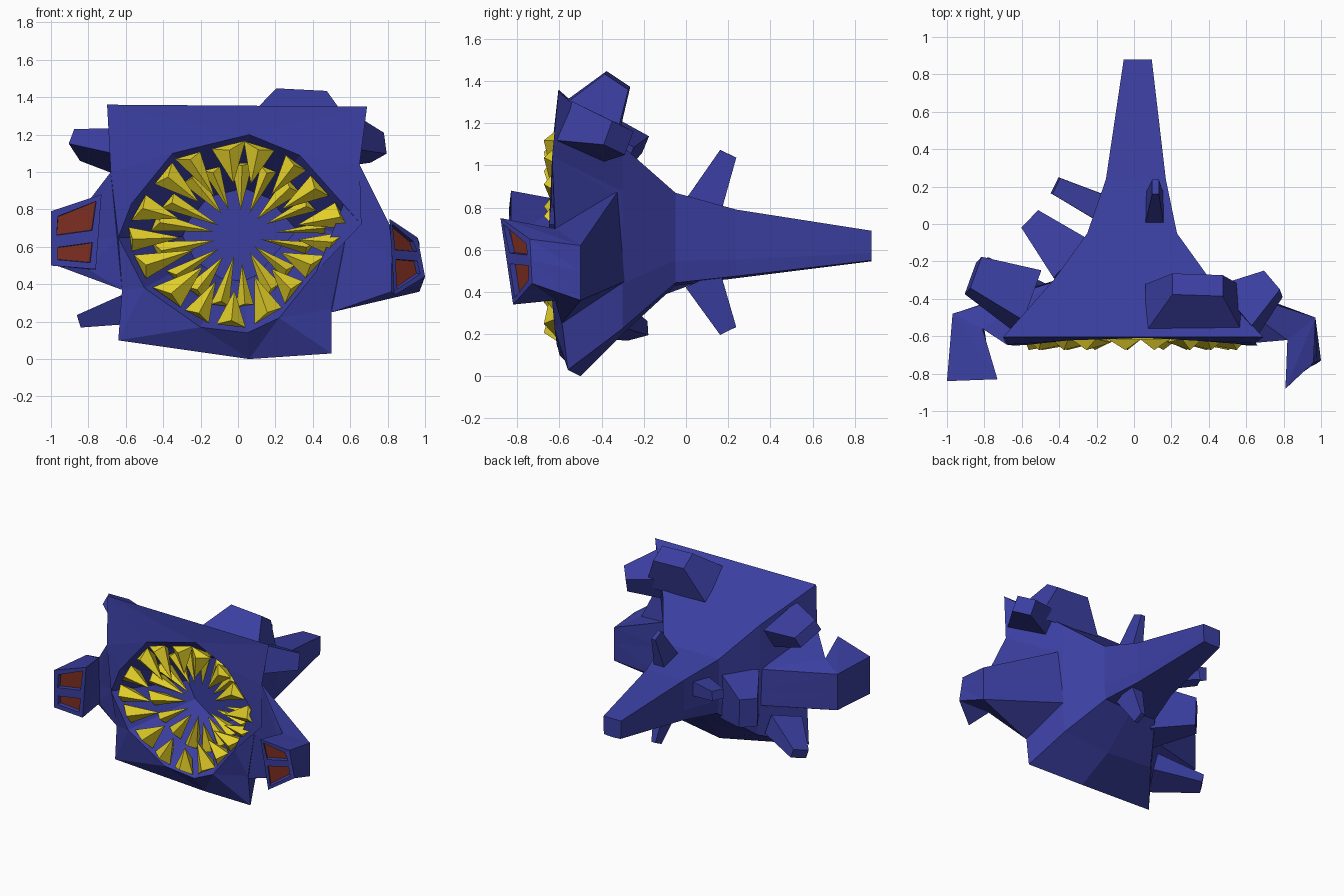
import bpy, bmesh, math, random
from mathutils import Vector as V

if "Cube" in bpy.data.objects:
    bpy.data.objects.remove(bpy.data.objects["Cube"])

random.seed(4)


def material(name, rgb):
    m = bpy.data.materials.new(name)
    m.diffuse_color = (*rgb, 1)
    m.use_nodes = True
    m.node_tree.nodes["Principled BSDF"].inputs["Base Color"].default_value = m.diffuse_color
    return m


BLUE = material("blue_hide", (0.043, 0.049, 0.352))
YELLOW = material("yellow_tooth", (0.76, 0.62, 0.022))
RED = material("red_eye", (0.21, 0.028, 0.016))


def finish(name, bm, mats):
    bmesh.ops.recalc_face_normals(bm, faces=bm.faces)
    me = bpy.data.meshes.new(name)
    bm.to_mesh(me)
    bm.free()
    for m in mats:
        me.materials.append(m)
    ob = bpy.data.objects.new(name, me)
    bpy.context.collection.objects.link(ob)
    return ob


def loft(bm, rings, split=False):
    """Join rings of equal length with quads (or triangle pairs), return the vertex rings."""
    vs = [[bm.verts.new(p) for p in r] for r in rings]
    n = len(vs[0])
    for a, b in zip(vs, vs[1:]):
        for i in range(n):
            j = (i + 1) % n
            if split:
                bm.faces.new((a[i], a[j], b[i]))
                bm.faces.new((a[j], b[j], b[i]))
            else:
                bm.faces.new((a[i], a[j], b[j], b[i]))
    return vs


# ---- mouth rim outline (x, z), used by the body and the teeth
RIM = [(-.64, .65), (-.57, .83), (-.35, 1.10), (.06, 1.20), (.33, 1.09), (.66, .72),
       (.42, .47), (.22, .22), (.05, .14), (-.20, .17), (-.50, .38)]
RIM_Y, THROAT_Y, THROAT_SCALE = -.65, -.20, .47
CX, CZ = 0.01, .66


def mouth_point(p, scale, y):
    return V((CX + (p[0] - CX) * scale, y, CZ + (p[1] - CZ) * scale))


def rim_point(p):
    """The rim bows back a little at the top and bottom."""
    return mouth_point(p, 1, RIM_Y + .04 * ((p[1] - CZ) / .53) ** 2)


def rim_at(f):
    """Point at fraction f of the way round the rim."""
    pts = [V(p) for p in RIM]
    segs = [(pts[i], pts[(i + 1) % len(pts)]) for i in range(len(pts))]
    d = (f % 1) * sum((b - a).length for a, b in segs)
    for a, b in segs:
        l = (b - a).length
        if d <= l:
            return a.lerp(b, d / l)
        d -= l
    return pts[0]


# ---- body: boxy rings tapering from the wide face to the tail
def box_ring(y, x0, x1, z0, z1):
    w, h = x1 - x0, z1 - z0
    shape = [(0, 1), (1, 1), (1, .76), (1, .27), (.97, .03), (.5, 0), (.03, .03), (0, .27), (0, .76)]
    return [(x0 + w * u, y, z0 + h * v) for u, v in shape]


face_ring = [(-.70, -.605, 1.36), (.69, -.605, 1.35), (.65, -.635, 1.04), (.50, -.59, .27),
             (.50, -.56, .03), (.06, -.50, 0), (-.64, -.60, .10), (-.62, -.61, .37), (-.68, -.645, 1.0)]
bm = bmesh.new()
rings = loft(bm, [face_ring,
                  box_ring(-.30, -.43, .41, .20, 1.09),
                  box_ring(-.05, -.25, .23, .43, .87),
                  box_ring(.24, -.15, .17, .465, .79),
                  box_ring(.88, -.055, .095, .545, .69)])
bm.faces.new(rings[-1])
mouth = loft(bm, [[rim_point(p) for p in RIM],
                  [mouth_point(p, THROAT_SCALE, THROAT_Y) for p in RIM]])
bm.faces.new(mouth[-1])
# face plate between the outline and the rim
edges = [bm.edges.get((r[i], r[(i + 1) % len(r)])) for r in (rings[0], mouth[0]) for i in range(len(r))]
bmesh.ops.triangle_fill(bm, edges=edges, use_beauty=True, use_dissolve=False, normal=(0, -1, 0))
finish("body", bm, [BLUE])


# ---- eye stalks: loft from the cheek to a block with two sunken red eyes
def eye_stalk(name, mid, rim, *quads):
    bm = bmesh.new()
    rings = []
    for q in quads:
        a, b, c, d = (V(p) for p in q)
        rings.append([a, b, b.lerp(c, mid), c, d, a.lerp(d, mid)])
    end = loft(bm, rings, split=True)
    bm.faces.new(end[0])
    eyes = [bm.faces.new([end[-1][i] for i in idx]) for idx in ((0, 1, 2, 5), (5, 2, 3, 4))]
    bmesh.ops.recalc_face_normals(bm, faces=bm.faces)
    bmesh.ops.inset_individual(bm, faces=eyes, thickness=rim, depth=0)
    bmesh.ops.inset_individual(bm, faces=eyes, thickness=.003, depth=-.03)
    for f in eyes:
        f.material_index = 1
    finish(name, bm, [BLUE, RED])


eye_stalk("right_eye_stalk", .47, .036,
          [(.65, -.635, 1.04), (.41, -.32, .88), (.40, -.29, .45), (.50, -.59, .25)],
          [(.82, -.62, .70), (.97, -.50, .62), (.97, -.50, .36), (.82, -.62, .36)],
          [(.81, -.88, .75), (.96, -.74, .65), (1.0, -.73, .44), (.835, -.82, .34)])
eye_stalk("left_eye_stalk", .56, .046,
          [(-.68, -.645, 1.0), (-.43, -.31, .74), (-.42, -.30, .46), (-.62, -.61, .37)],
          [(-.81, -.56, .83), (-.97, -.48, .78), (-.97, -.48, .50), (-.80, -.56, .48)],
          [(-.73, -.83, .88), (-1.0, -.84, .79), (-1.0, -.84, .50), (-.76, -.83, .48)])


# ---- blunt horns: four-sided, sizes given as (along side axis, across it)
def horn(name, base, tip, base_size, tip_size, side):
    base, tip, side = V(base), V(tip), V(side)
    axis = (tip - base).normalized()
    u = (side - axis * side.dot(axis)).normalized()
    v = axis.cross(u)
    bm = bmesh.new()
    r = loft(bm, [[c + u * s * w / 2 + v * t * h / 2 for s, t in ((-1, -1), (1, -1), (1, 1), (-1, 1))]
                  for c, (w, h) in ((base, base_size), (tip, tip_size))])
    bm.faces.new(r[0])
    bm.faces.new(r[1])
    finish(name, bm, [BLUE])


X, Z = (1, 0, 0), (0, 0, 1)
horn("top_horn", (.325, -.46, 1.20), (.34, -.325, 1.403), (.53, .31), (.27, .135), X)
horn("tail_top_horn", (.11, .08, .80), (.115, .20, 1.055), (.10, .18), (.035, .085), X)
horn("tail_bottom_horn", (.11, .08, .46), (.115, .20, .215), (.10, .18), (.035, .085), X)
horn("tail_side_horn", (-.14, .07, .69), (-.42, .205, .735), (.12, .15), (.07, .095), Z)
horn("left_middle_horn", (-.33, -.19, .57), (-.555, .025, .56), (.36, .28), (.22, .13), Z)
horn("left_upper_horn", (-.57, -.41, 1.09), (-.86, -.275, 1.145), (.32, .16), (.20, .09), (.12, .13, -.10))
horn("left_lower_horn", (-.54, -.43, .29), (-.82, -.23, .215), (.24, .16), (.12, .07), (.10, .13, .04))
horn("right_upper_horn", (.55, -.47, 1.16), (.745, -.32, 1.13), (.30, .20), (.14, .12), (-.10, .10, -.05))


# ---- teeth: ridged pyramids rooted on the mouth wall and aimed at the centre
def tooth_row(name, count, depth, tip_scale, forward, ridge, width, offset):
    bm = bmesh.new()
    y = RIM_Y + (THROAT_Y - RIM_Y) * depth
    scale = 1 + (THROAT_SCALE - 1) * depth
    for i in range(count):
        f = (i + offset + random.uniform(-.12, .12)) / count
        w = width * random.uniform(.75, 1.1) / count / 2
        ts = tip_scale * random.uniform(.85, 1.15)
        tip = bm.verts.new(mouth_point(rim_at(f), ts, y - forward * random.uniform(.6, 1.1)))
        left, right = (bm.verts.new(mouth_point(rim_at(f + s * w), scale * .99, y)) for s in (-1, 1))
        front = bm.verts.new(mouth_point(rim_at(f), scale * .93, y - ridge))
        back = bm.verts.new(mouth_point(rim_at(f), scale * .88, y + .10))
        base = [left, front, right, back]
        for k in range(4):
            bm.faces.new((base[k], base[(k + 1) % 4], tip))
        bm.faces.new((left, front, right))
        bm.faces.new((left, right, back))
    finish(name, bm, [YELLOW])


tooth_row("outer_teeth", 17, .08, .50, .02, .06, .92, 0)
tooth_row("inner_teeth", 17, .46, .25, .02, .05, .72, .5)
